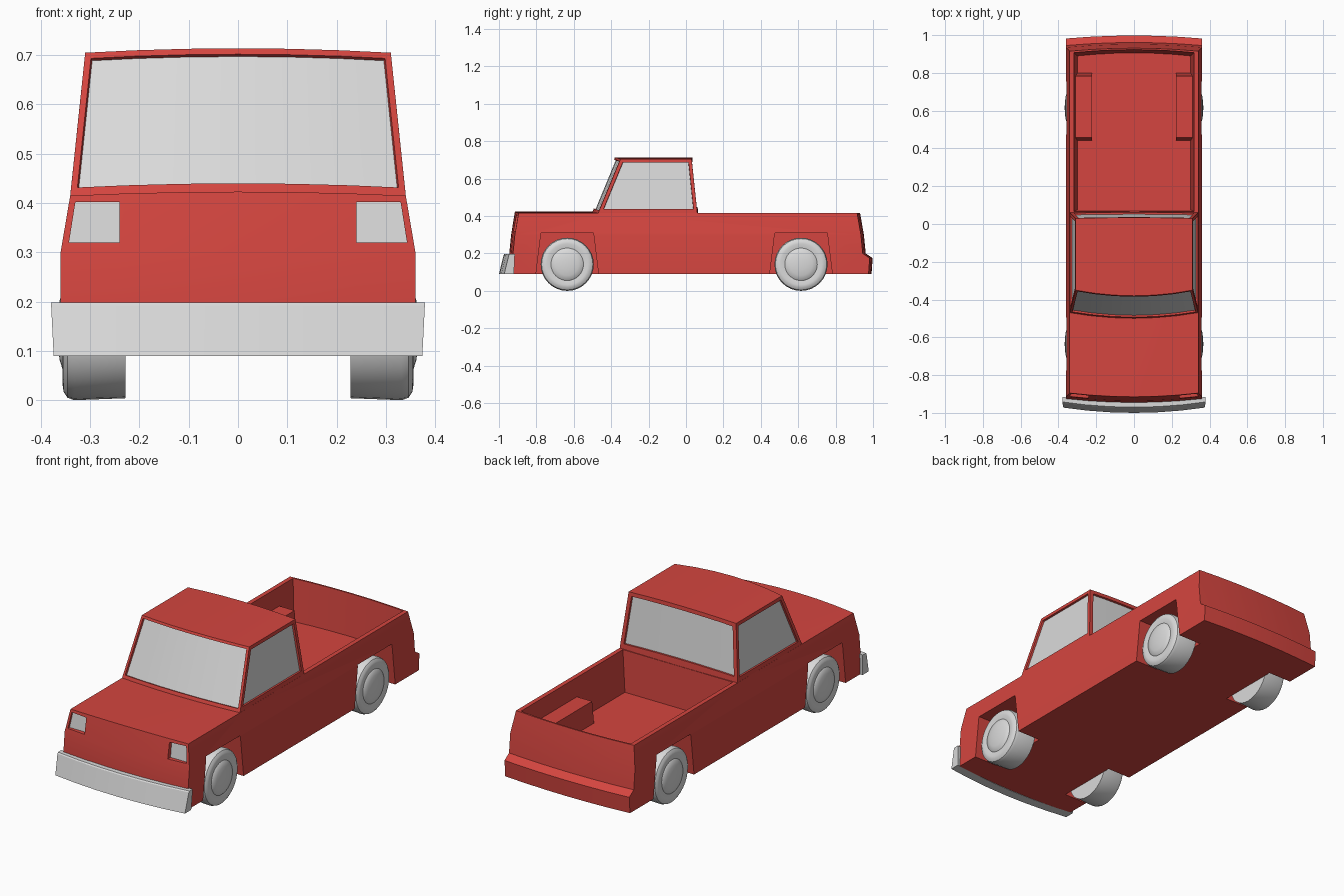
import bpy, bmesh, math

cube = bpy.data.objects.get("Cube")
if cube:
    bpy.data.objects.remove(cube, do_unlink=True)


def material(name, rgb):
    m = bpy.data.materials.new(name)
    m.use_nodes = True
    m.diffuse_color = (*rgb, 1)
    m.node_tree.nodes["Principled BSDF"].inputs["Base Color"].default_value = (*rgb, 1)
    return m


RED = material("red paint", (0.66, 0.06, 0.05))
GREY = material("light grey", (0.7, 0.7, 0.7))


def finish(bm, name, mats):
    bmesh.ops.recalc_face_normals(bm, faces=bm.faces)
    mesh = bpy.data.meshes.new(name)
    bm.to_mesh(mesh)
    bm.free()
    for m in mats:
        mesh.materials.append(m)
    ob = bpy.data.objects.new(name, mesh)
    bpy.context.collection.objects.link(ob)
    return ob


def smooth(ob, angle=25):
    bpy.ops.object.select_all(action='DESELECT')
    ob.select_set(True)
    bpy.context.view_layer.objects.active = ob
    bpy.ops.object.shade_smooth_by_angle(angle=math.radians(angle))


def loft(outline, half_width, bend, caps, segments=6):
    """Sweep a side outline (y, z) across x, with bowed ends and crowned top."""
    bm = bmesh.new()
    rows = []
    for i in range(segments + 1):
        s = 2 * i / segments - 1
        row = []
        for y, z in outline:
            dy, dz = bend(y, z)
            k = 1 - s * s
            row.append(bm.verts.new((s * half_width(z), y + dy * k, z + dz * k)))
        rows.append(row)
    n = len(outline)
    for a, b in zip(rows, rows[1:]):
        for j in range(n):
            bm.faces.new((a[j], a[(j + 1) % n], b[(j + 1) % n], b[j]))
    for row in (rows[0], rows[-1]):
        for cap in caps:
            bm.faces.new([row[j] for j in cap])
    bmesh.ops.recalc_face_normals(bm, faces=bm.faces)
    return bm


def prism(name, corners, side, mats=(RED,)):
    """Corners are (x, y, z) lists for two matching end loops, mirrored by side."""
    bm = bmesh.new()
    a, b = [[bm.verts.new((x * side, y, z)) for x, y, z in loop] for loop in corners]
    n = len(a)
    bm.faces.new(a)
    bm.faces.new(b)
    for j in range(n):
        bm.faces.new((a[j], a[(j + 1) % n], b[(j + 1) % n], b[j]))
    return finish(bm, name, mats)


def cut(target, cutter):
    cutter.hide_render = True
    mod = target.modifiers.new("cut", 'BOOLEAN')
    mod.operation = 'DIFFERENCE'
    mod.solver = 'EXACT'
    mod.object = cutter
    bpy.context.view_layer.objects.active = target
    bpy.ops.object.modifier_apply(modifier=mod.name)
    bpy.data.objects.remove(cutter, do_unlink=True)


def arch(name, y, low, high, top, x_in, x_out, side, bottom):
    outline = [(y - low, bottom), (y - high, top), (y + high, top), (y + low, bottom)]
    return prism(name, [[(x, *p) for p in outline] for x in (x_in, x_out)], side)


# Lower body with bonnet, tailgate and rear bumper
def body_bend(y, z):
    dy = -0.02 if y < -0.8 else 0.016 if y > 0.8 else 0
    return dy, 0.008 if y < -0.3 and z > 0.4 else 0


body_outline = [(-.925, .09), (-.925, .2), (-.915, .3), (-.895, .415), (-.42, .415),
                (0, .415), (.915, .415), (.935, .3), (.945, .2), (.982, .175), (.976, .09)]
body = finish(loft(body_outline, lambda z: 0.36 - max(0, z - 0.3) * 0.17, body_bend,
                   [(0, 1, 2, 7, 8, 9, 10), (2, 3, 4, 5, 6, 7)]), "body", [RED])

# Cargo bed, leaving the wheel housings standing
bed = finish(loft([(.075, .2), (.89, .2), (.922, .6), (.06, .6)],
                  lambda z: 0.3 + (z - 0.2) * 0.08,
                  lambda y, z: (0.016 if y > 0.5 else 0, 0), [(0, 1, 2, 3)]), "bed_cutter", [RED])
for side in (-1, 1):
    cut(bed, arch("housing", 0.62, 0.185, 0.163, 0.32, 0.222, 0.5, side, 0.15))
cut(body, bed)

# Wheel arches
AXLES = {"front": -0.635, "rear": 0.615}
for y in AXLES.values():
    for side in (-1, 1):
        cut(body, arch("arch", y, 0.172, 0.14, 0.31, 0.2265, 0.5, side, 0.05))

# Recessed headlights
lamp = [(.24, .32), (.343, .32), (.33, .402), (.24, .402)]


def lamp_loop(offset):
    return [(x, offset - 0.895 + (z - 0.32) * 0.12, z) for x, z in lamp]


for side, label in ((-1, "right"), (1, "left")):
    cut(body, prism("lamp_cutter", [lamp_loop(0), lamp_loop(-0.1)], side))
    prism(label + "_headlight", [lamp_loop(0.002), lamp_loop(-0.004)], side, [GREY])
smooth(body)

# Cab with inset windows on all four sides
cab_outline = [(-.475, .4), (-.468, .419), (-.35, .705), (.03, .705), (.06, .42), (.062, .4)]
bm = loft(cab_outline, lambda z: 0.34 - max(0, z - 0.42) * 0.105,
          lambda y, z: (-0.03 if y < -0.2 else 0.004, 0.009 if z > 0.41 else 0),
          [(1, 2, 3, 4), (0, 1, 4, 5)])
upper = [f for f in bm.faces if f.calc_center_median().z > 0.47]
windows = [([f for f in upper if f.normal.y < -0.6], 0.013),
           ([f for f in upper if f.normal.y > 0.6], 0.02),
           ([f for f in upper if f.normal.x < -0.7], 0.018),
           ([f for f in upper if f.normal.x > 0.7], 0.018)]
for faces, rim in windows:
    bmesh.ops.inset_region(bm, faces=faces, thickness=rim, use_boundary=True, use_even_offset=True)
    bmesh.ops.inset_region(bm, faces=faces, thickness=0.001, depth=-0.01,
                           use_boundary=True, use_even_offset=True)
    for f in faces:
        f.material_index = 1
smooth(finish(bm, "cab", [RED, GREY]))

# Front bumper
smooth(finish(loft([(-.92, .09), (-.972, .09), (-.947, .192), (-.942, .198), (-.915, .198)],
                   lambda z: 0.374 + (z - 0.09) * 0.05, lambda y, z: (-0.028, 0),
                   [(0, 1, 2, 3, 4)]), "front_bumper", [GREY]))

# Wheels with domed hubcaps
wheel_profile = [(.228, 0), (.228, .138), (.332, .142), (.346, .137), (.354, .125), (.356, .11),
                 (.351, .087), (.355, .083), (.362, .06), (.366, .03), (.367, 0)]
for label, y in AXLES.items():
    for side, hand in ((-1, "right"), (1, "left")):
        bm = bmesh.new()
        vs = [bm.verts.new((x * side, y, 0.142 + r)) for x, r in wheel_profile]
        es = [bm.edges.new(pair) for pair in zip(vs, vs[1:])]
        bmesh.ops.spin(bm, geom=vs + es, cent=(0, y, 0.142), axis=(1, 0, 0),
                       angle=math.tau, steps=32, use_merge=True)
        bmesh.ops.remove_doubles(bm, verts=bm.verts, dist=0.0005)
        smooth(finish(bm, f"{label}_{hand}_wheel", [GREY]), 35)
